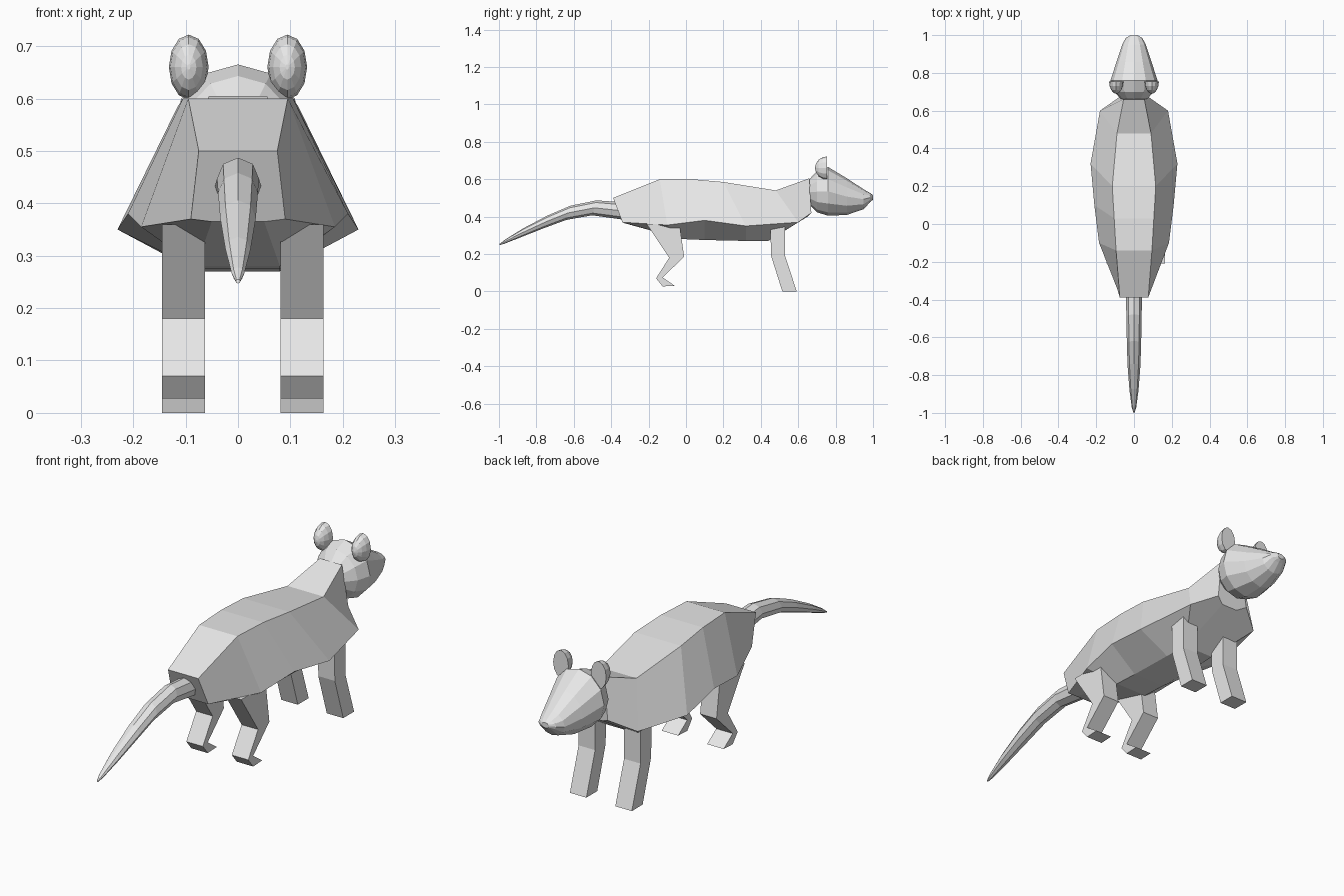
import bpy, bmesh
from math import sin, cos, pi
from mathutils import Vector

cube = bpy.data.objects.get("Cube")
if cube:
    bpy.data.objects.remove(cube, do_unlink=True)

GREY = (0.8, 0.8, 0.8, 1)
mat = bpy.data.materials.new("light grey")
mat.use_nodes = True
mat.diffuse_color = GREY
mat.node_tree.nodes["Principled BSDF"].inputs["Base Color"].default_value = GREY


def finish(name, bm):
    bmesh.ops.recalc_face_normals(bm, faces=bm.faces)
    mesh = bpy.data.meshes.new(name)
    bm.to_mesh(mesh)
    bm.free()
    mesh.materials.append(mat)
    obj = bpy.data.objects.new(name, mesh)
    bpy.context.collection.objects.link(obj)
    return obj


def loft(name, rings):
    """Skin a list of equal-length point rings and cap both ends."""
    bm = bmesh.new()
    loops = [[bm.verts.new(p) for p in ring] for ring in rings]
    n = len(rings[0])
    for a, b in zip(loops, loops[1:]):
        for i in range(n):
            j = (i + 1) % n
            bm.faces.new((a[i], a[j], b[j], b[i]))
    bm.faces.new(loops[0])
    bm.faces.new(loops[-1])
    return finish(name, bm)


def oval(y, z, rx, rz, sides, tilt=0.0):
    """Oval ring across the y axis, sheared along y by its height."""
    angles = [2 * pi * i / sides for i in range(sides)]
    return [Vector((rx * cos(a), y + tilt * rz * sin(a), z + rz * sin(a))) for a in angles]


def leg(name, profile, inner, outer):
    """Extrude a side profile (y, z) across x."""
    return loft(name, [[(x, y, z) for y, z in profile] for x in (inner, outer)])


# Body: back edge, flank edge and belly edge, each point as (x, y, z)
back = [(.075, -.39, .50), (.095, -.14, .60), (.105, .03, .60),
        (.115, .20, .585), (.09, .48, .54), (.055, .66, .605)]
flank = [(.09, -.34, .37), (.185, -.10, .355), (.21, .10, .38),
         (.23, .32, .35), (.18, .60, .37), (.08, .67, .42)]
belly = [(.05, -.33, .365), (.08, -.02, .28), (.08, .10, .275),
         (.08, .32, .27), (.075, .44, .27), (.04, .65, .40)]
flip = Vector((-1, 1, 1))
sections = []
for trio in zip(back, flank, belly):
    half = [Vector(p) for p in trio]
    sections.append(half + [p * flip for p in reversed(half)])
loft("body", sections)

# Head: rounded skull tapering to a blunt snout
skull = [(.648, .535, .03, .03), (.662, .532, .07, .07), (.70, .533, .105, .11),
         (.76, .535, .125, .13), (.86, .507, .092, .098),
         (.95, .493, .062, .053), (.985, .502, .044, .024), (1.0, .503, .018, .012)]
loft("head", [oval(*ring, 12) for ring in skull])

# Tail: drooping taper
tail = [(-.33, .43, .045), (-.49, .447, .04), (-.63, .42, .038), (-.75, .372, .034),
        (-.88, .312, .024), (-.97, .266, .012), (-.997, .251, .004)]
loft("tail", [oval(y, z, r, r, 8, .3) for y, z, r in tail])

# Legs and ears on both sides
front_profile = [(.45, .38), (.455, .19), (.515, 0), (.592, 0), (.53, .19), (.53, .38)]
hind_profile = [(-.21, .36), (-.09, .18), (-.16, .07), (-.125, .027),
                (-.06, .03), (-.125, .075), (-.01, .185), (-.035, .36)]
for side, s in (("left", 1), ("right", -1)):
    inner, outer = .009 + s * .072, .009 + s * .154
    leg(side + "_front_leg", front_profile, inner, outer)
    leg(side + "_hind_leg", hind_profile, inner, outer)

    # Ear: domed behind, flat toward the snout
    ear = []
    for k in range(5):
        a = pi / 2 * k / 4
        size = max(sin(a), .08)
        ear.append([p + Vector((s * .094, 0, 0))
                    for p in oval(.755 - .065 * cos(a), .66, .038 * size, .062 * size, 12)])
    loft(side + "_ear", ear)
